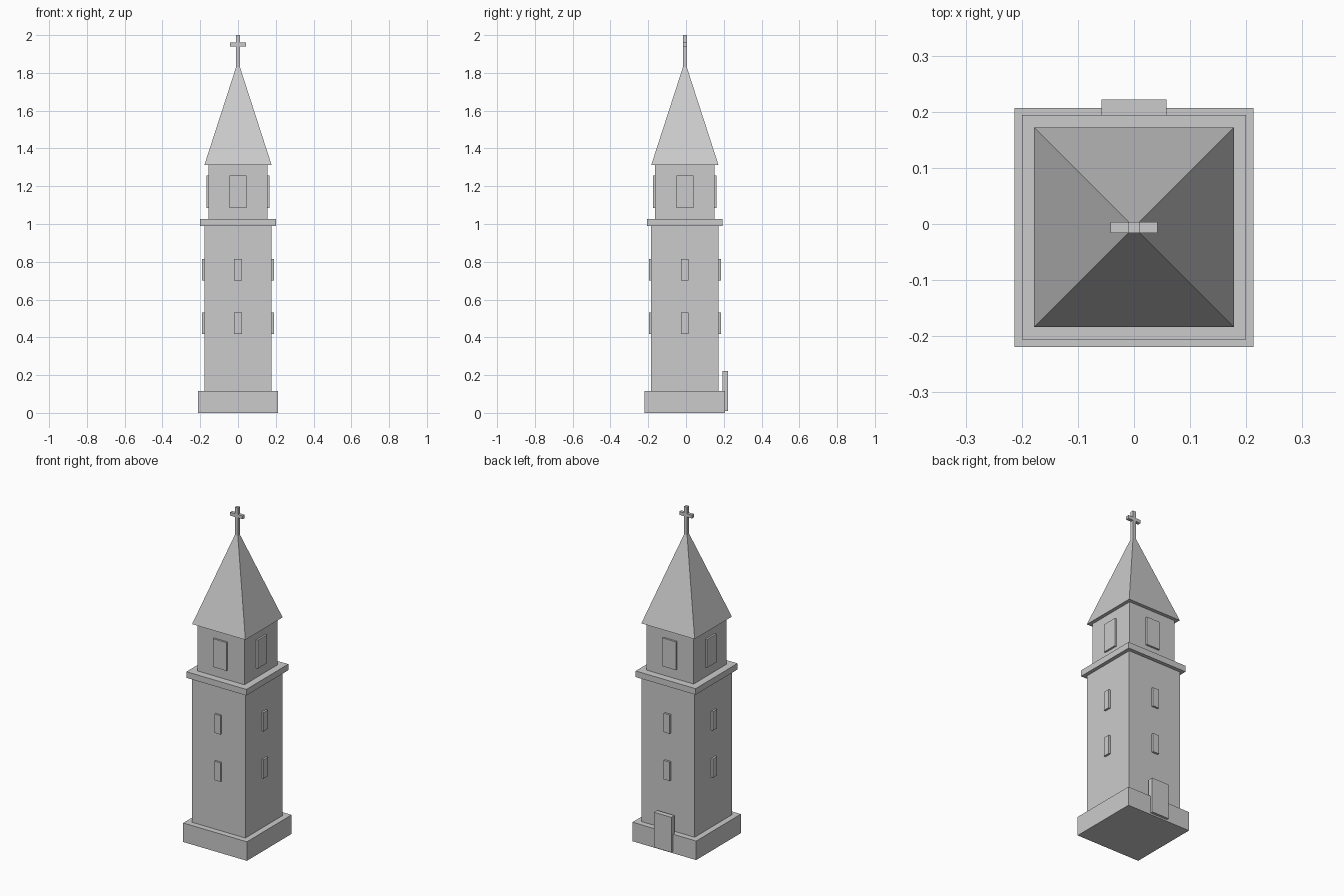
import bpy, bmesh, math
from mathutils import Matrix

if "Cube" in bpy.data.objects:
    bpy.data.objects.remove(bpy.data.objects["Cube"])

CY = -0.006  # tower axis; the door shifts the overall centre

stone = bpy.data.materials.new("light grey")
stone.diffuse_color = (0.6, 0.6, 0.6, 1)
stone.use_nodes = True
stone.node_tree.nodes["Principled BSDF"].inputs["Base Color"].default_value = stone.diffuse_color


def finish(name, bm):
    bmesh.ops.recalc_face_normals(bm, faces=bm.faces)
    me = bpy.data.meshes.new(name)
    bm.to_mesh(me)
    bm.free()
    me.materials.append(stone)
    ob = bpy.data.objects.new(name, me)
    bpy.context.collection.objects.link(ob)
    return ob


def box(name, x, y, z, turn=0.0):
    """Box from (min, max) ranges about the tower axis, turned about it."""
    bm = bmesh.new()
    size = [b - a for a, b in (x, y, z)]
    mid = [(a + b) / 2 for a, b in (x, y, z)]
    m = (Matrix.Translation((0, CY, 0)) @ Matrix.Rotation(turn, 4, 'Z')
         @ Matrix.Translation(mid) @ Matrix.Diagonal((*size, 1)))
    bmesh.ops.create_cube(bm, size=1, matrix=m)
    return finish(name, bm)


def block(name, h, z0, z1):
    return box(name, (-h, h), (-h, h), (z0, z1))


# Stacked tower body
block("base", 0.213, 0, 0.115)
block("shaft", 0.178, 0.115, 0.99)
block("cornice", 0.2, 0.99, 1.027)
block("belfry", 0.157, 1.027, 1.312)

# Pyramid spire
bm = bmesh.new()
bmesh.ops.create_cone(bm, cap_ends=True, segments=4, radius1=0.178 * math.sqrt(2),
                      radius2=0, depth=0.55,
                      matrix=Matrix.Translation((0, CY, 1.587)) @ Matrix.Rotation(math.pi / 4, 4, 'Z'))
finish("spire", bm)

# Cross on top
box("cross_post", (-0.01, 0.01), (-0.01, 0.01), (1.83, 2.0))
box("cross_bar", (-0.042, 0.042), (-0.01, 0.01), (1.94, 1.96))

# Windows on all four sides
for i in range(4):
    a = i * math.pi / 2
    for j, z in enumerate((0.417, 0.702)):
        box(f"slit_window_{i}_{j}", (-0.02, 0.02), (-0.19, -0.176), (z, z + 0.114), a)
    box(f"belfry_window_{i}", (-0.045, 0.045), (-0.168, -0.155), (1.085, 1.256), a)

# Door on the back
box("door", (-0.058, 0.058), (0.198, 0.228), (0.01, 0.222))
